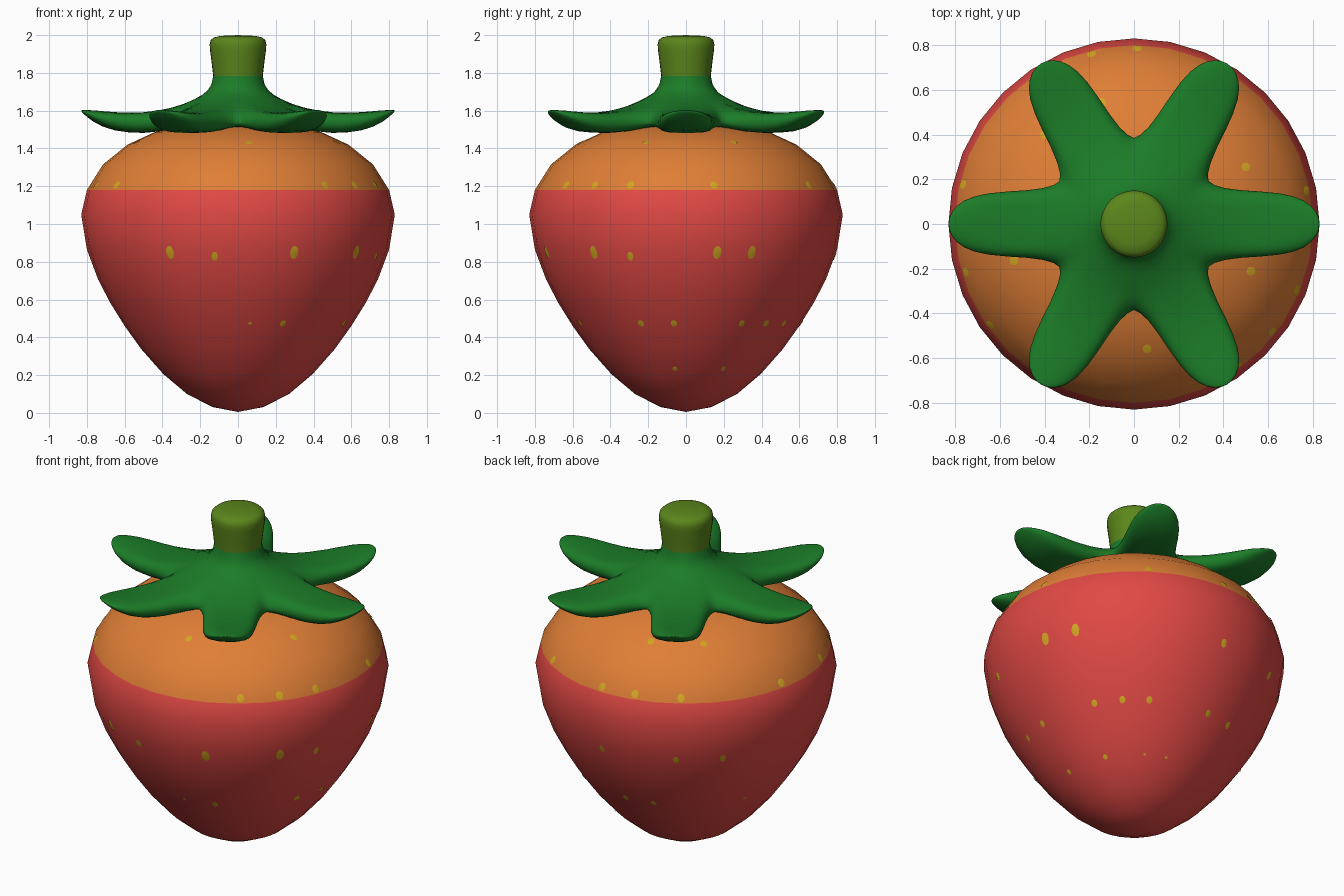
import bpy, bmesh, math
from mathutils import Vector
from mathutils.bvhtree import BVHTree

if "Cube" in bpy.data.objects:
    bpy.data.objects.remove(bpy.data.objects["Cube"])


def mat(name, rgb):
    m = bpy.data.materials.new(name)
    m.diffuse_color = (*rgb, 1)
    m.use_nodes = True
    m.node_tree.nodes["Principled BSDF"].inputs["Base Color"].default_value = m.diffuse_color
    return m


RED = mat("berry red", (0.75, 0.066, 0.058))
ORANGE = mat("unripe orange", (0.74, 0.21, 0.037))
GREEN = mat("leaf green", (0.011, 0.20, 0.021))
OLIVE = mat("stem olive", (0.105, 0.24, 0.011))
YELLOW = mat("seed yellow", (0.65, 0.38, 0.015))


def finish(name, bm, mats, smooth=True):
    me = bpy.data.meshes.new(name)
    for f in bm.faces:
        f.smooth = smooth
    bm.to_mesh(me)
    for m in mats:
        me.materials.append(m)
    ob = bpy.data.objects.new(name, me)
    bpy.context.collection.objects.link(ob)
    return ob


def skin(bm, rings):
    """Join closed rings of points with quads."""
    vr = [[bm.verts.new(p) for p in ring] for ring in rings]
    n = len(vr[0])
    for a, b in zip(vr, vr[1:]):
        for i in range(n):
            j = (i + 1) % n
            bm.faces.new((a[i], a[j], b[j], b[i]))
    bmesh.ops.remove_doubles(bm, verts=bm.verts, dist=1e-5)
    bmesh.ops.recalc_face_normals(bm, faces=bm.faces)


def lathe(profile, n):
    bm = bmesh.new()
    skin(bm, [[(r * math.cos(2 * math.pi * i / n), r * math.sin(2 * math.pi * i / n), z)
               for i in range(n)] for r, z in profile])
    return bm


def interp(table, x):
    if x <= table[0][0]:
        return table[0][1]
    for (x0, y0), (x1, y1) in zip(table, table[1:]):
        if x <= x1:
            return y0 + (y1 - y0) * (x - x0) / (x1 - x0)
    return table[-1][1]


# Berry body: red below, orange shoulder above
body = lathe([(0, .005), (.135, .031), (.27, .10), (.395, .205), (.51, .335), (.60, .46),
              (.675, .58), (.74, .705), (.80, .865), (.83, 1.05), (.80, 1.18),
              (.715, 1.315), (.585, 1.42), (.44, 1.487), (.3, 1.52), (.15, 1.538),
              (0, 1.545)], 32)
for f in body.faces:
    f.material_index = int(f.calc_center_median().z > 1.18)
tree = BVHTree.FromBMesh(body)
finish("berry", body, [RED, ORANGE])

# Seeds: thin oval plates laid on the berry; rows of (height, half width, half height, angles)
rows = [(1.43, .02, .022, (197, -84, -22, 27, 105, 135)),
        (1.205, .021, .024, (-145, -54, -38, -22, 11, 56, 89, 104, 123, 167, 196)),
        (.85, .023, .037, (-117, -68, -38, 12, 26)),
        (.83, .017, .026, (-99, -22, 89, 121, 140)),
        (.475, .017, .021, (-67, -23, -6, 29, 44, 58, 92, 108)),
        (.475, .010, .010, (-84, 157)),
        (.235, .013, .016, (-8, 28)),
        (.235, .008, .008, (58, 75))]
bm = bmesh.new()
for z, w, h, angles in rows:
    for a in angles:
        a = math.radians(a)
        out = Vector((math.cos(a), math.sin(a), 0))
        p, nrm, _, _ = tree.ray_cast(out * 2 + Vector((0, 0, z)), -out)
        side = Vector((0, 0, 1)).cross(nrm).normalized()
        up = nrm.cross(side)
        ring = []
        for k in range(10):
            t = 2 * math.pi * k / 10
            q = p + side * w * math.cos(t) + up * h * math.sin(t)
            hit, hn, _, _ = tree.ray_cast(q + nrm * .2, -nrm)
            ring.append(bm.verts.new(hit + nrm * .003))
        c = bm.verts.new(p + nrm * .005)
        for k in range(10):
            bm.faces.new((c, ring[k], ring[(k + 1) % 10]))
finish("seeds", bm, [YELLOW])

# Leafy cap: six-lobed star blending up into the stem
half = [(.83, 0), (.826, .028), (.813, .056), (.792, .081), (.76, .104), (.715, .123),
        (.65, .137), (.57, .145), (.48, .151), (.41, .16), (.36, .174), (.333, .192)]
lobe = [(u, -v) for u, v in half[:0:-1]] + half[:-1]
outline = []
for k in range(6):
    c, s = math.cos(k * math.pi / 3), math.sin(k * math.pi / 3)
    outline += [(u * c - v * s, u * s + v * c) for u, v in lobe]
EDGE = [(.13, 1.56), (.38, 1.54), (.6, 1.54), (.7, 1.552), (.78, 1.575), (.83, 1.60)]
TOP = [(.13, 1.79), (.14, 1.74), (.165, 1.70), (.21, 1.67), (.3, 1.63), (.38, 1.608),
       (.47, 1.594), (.55, 1.59), (.63, 1.595), (.7, 1.606), (.78, 1.624), (.83, 1.628)]
BOT = [(.13, 1.53), (.3, 1.515), (.42, 1.49), (.5, 1.481), (.62, 1.483), (.7, 1.497),
       (.78, 1.53), (.83, 1.57)]


def cap_ring(t, table):
    pts = []
    for x, y in outline:
        d = math.hypot(x, y)
        r = .13 + (d - .13) * t
        e = interp(EDGE, r)
        z = e + (interp(table, r) - e) * math.sqrt(max(0, 1 - t ** 5))
        pts.append((x / d * r, y / d * r, z))
    return pts


ts = [0, .015, .04, .08, .14, .22, .32, .43, .54, .65, .75, .84, .91, .96, .985, .996]
bm = bmesh.new()
skin(bm, [cap_ring(t, TOP) for t in ts] + [cap_ring(1, TOP)]
     + [cap_ring(t, BOT) for t in reversed(ts)])
finish("leaf_cap", bm, [GREEN])

# Stem
bm = lathe([(.13, 1.76), (.132, 1.79), (.139, 1.85), (.148, 1.92), (.15, 1.95), (.145, 1.973),
            (.128, 1.988), (.09, 1.996), (0, 2.0)], 32)
finish("stem", bm, [OLIVE])
